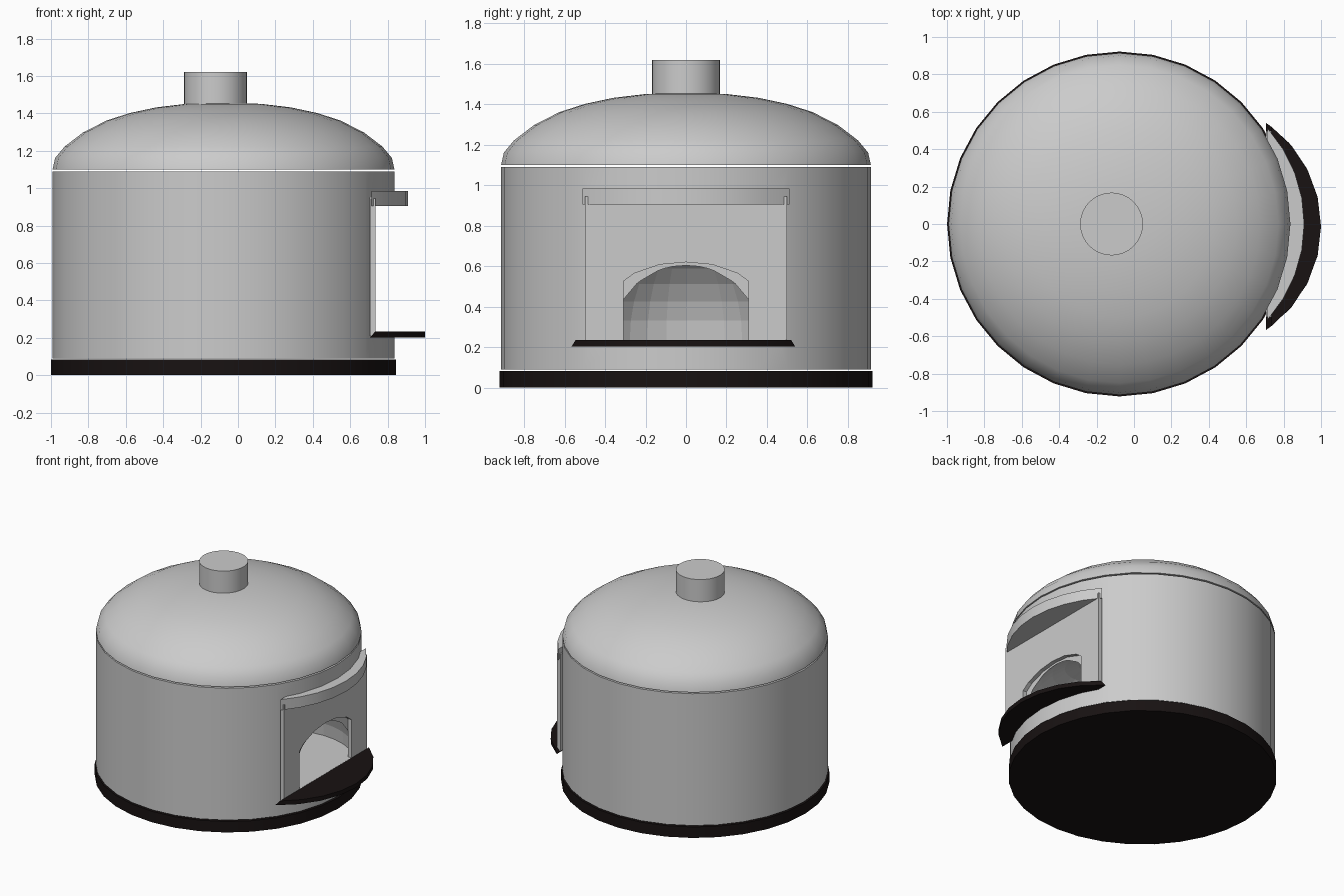
import bpy, bmesh, math
from mathutils import Matrix

if "Cube" in bpy.data.objects:
    bpy.data.objects.remove(bpy.data.objects["Cube"])

CX = -0.0775          # axis of the round oven body
SIDES = 32

dark = bpy.data.materials.new("dark_stone")
dark.diffuse_color = (0.009, 0.006, 0.006, 1)
dark.use_nodes = True
dark.node_tree.nodes["Principled BSDF"].inputs["Base Color"].default_value = dark.diffuse_color


def add(name, bm, mat=None, smooth=True):
    bmesh.ops.recalc_face_normals(bm, faces=bm.faces)
    me = bpy.data.meshes.new(name)
    bm.to_mesh(me)
    bm.free()
    ob = bpy.data.objects.new(name, me)
    bpy.context.collection.objects.link(ob)
    if mat:
        me.materials.append(mat)
    if smooth:
        smooth_obj(ob)
    return ob


def activate(ob):
    bpy.ops.object.select_all(action='DESELECT')
    ob.select_set(True)
    bpy.context.view_layer.objects.active = ob


def smooth_obj(ob):
    activate(ob)
    bpy.ops.object.shade_smooth_by_angle(angle=math.radians(30))


def loft(bm, rings):
    """Closed solid through a stack of equal-length point rings."""
    vs = [[bm.verts.new(p) for p in ring] for ring in rings]
    n = len(vs[0])
    for a, b in zip(vs, vs[1:]):
        for i in range(n):
            j = (i + 1) % n
            bm.faces.new((a[i], a[j], b[j], b[i]))
    bm.faces.new(vs[0][::-1])
    bm.faces.new(vs[-1])
    return bm


def lathe(name, profile, cx=CX, mat=None):
    rings = [[(cx + r * math.cos(math.tau * i / SIDES),
               r * math.sin(math.tau * i / SIDES), z) for i in range(SIDES)]
             for r, z in profile]
    return add(name, loft(bmesh.new(), rings), mat)


def box(name, x0, x1, y0, y1, z0, z1):
    ring = [(x0, y0), (x1, y0), (x1, y1), (x0, y1)]
    return add(name, loft(bmesh.new(), [[(x, y, z) for x, y in ring] for z in (z0, z1)]),
               smooth=False)


def arc_slab(name, radius, tip, levels, yc=0, mat=None, n=8):
    """Circle-segment slab; levels are (back x, z) pairs."""
    rings = []
    for back, z in levels:
        c = tip - radius
        a = math.acos((back - c) / radius)
        rings.append([(c + radius * math.cos(t), yc + radius * math.sin(t), z)
                      for t in (-a + 2 * a * i / n for i in range(n + 1))])
    return add(name, loft(bmesh.new(), rings), mat)


def cut(ob, cutter):
    m = ob.modifiers.new("cut", 'BOOLEAN')
    m.operation, m.solver, m.object = 'DIFFERENCE', 'EXACT', cutter
    activate(ob)
    bpy.ops.object.modifier_apply(modifier=m.name)
    bpy.data.objects.remove(cutter)


# Round body with its base, dome and chimney
lathe("base", [(0.922, 0), (0.922, 0.083)], mat=dark)
body = lathe("body", [(0.914, 0.09), (0.914, 1.09)])
lathe("dome", [(0.914, 1.10), (0.9, 1.162), (0.85, 1.222), (0.752, 1.297), (0.625, 1.362),
               (0.5, 1.402), (0.36, 1.432), (0.2, 1.451), (0.06, 1.455)])
lathe("chimney", [(0.168, 1.40), (0.168, 1.62)], cx=-0.12)

# Flat cut-out on the mouth side
cut(body, box("mouth_cutter", 0.705, 1.2, -0.7, 0.7, 0.21, 0.95))

# Domed baking chamber, kept behind the mouth plate
bm = bmesh.new()
bmesh.ops.create_uvsphere(bm, u_segments=32, v_segments=16, radius=0.5,
                          matrix=Matrix.Translation((0.37, 0, 0.235)))
for co, no in (((0, 0, 0.235), (0, 0, -1)), ((0.72, 0, 0), (1, 0, 0))):
    bmesh.ops.bisect_plane(bm, geom=bm.verts[:] + bm.edges[:] + bm.faces[:],
                           plane_co=co, plane_no=no, clear_outer=True)
    bmesh.ops.holes_fill(bm, edges=[e for e in bm.edges if e.is_boundary])
cut(body, add("chamber_cutter", bm, smooth=False))
smooth_obj(body)
for p in body.data.polygons:      # chamber stays faceted
    if math.hypot(p.center.x - CX, p.center.y) < 0.8 and 0.1 < p.center.z < 1.0:
        p.use_smooth = False

# Mouth plate with an arched opening
plate = box("mouth_plate", 0.705, 0.735, -0.498, 0.498, 0.21, 0.945)
half = [(0.31, 0.236), (0.31, 0.525), (0.255, 0.565), (0.13, 0.608)]
arch = half + [(0, 0.62)] + [(-y, z) for y, z in reversed(half)]
cut(plate, add("arch_cutter", loft(bmesh.new(), [[(x, y, z) for y, z in arch]
                                                for x in (0.6, 0.9)]), smooth=False))

# Hood above and dark shelf below the opening
arc_slab("hood", 0.767, 0.91, [(0.715, 0.905), (0.715, 0.985)])
arc_slab("shelf", 0.668, 1.0, [(0.707, 0.203), (0.735, 0.235)], yc=-0.013, mat=dark)
